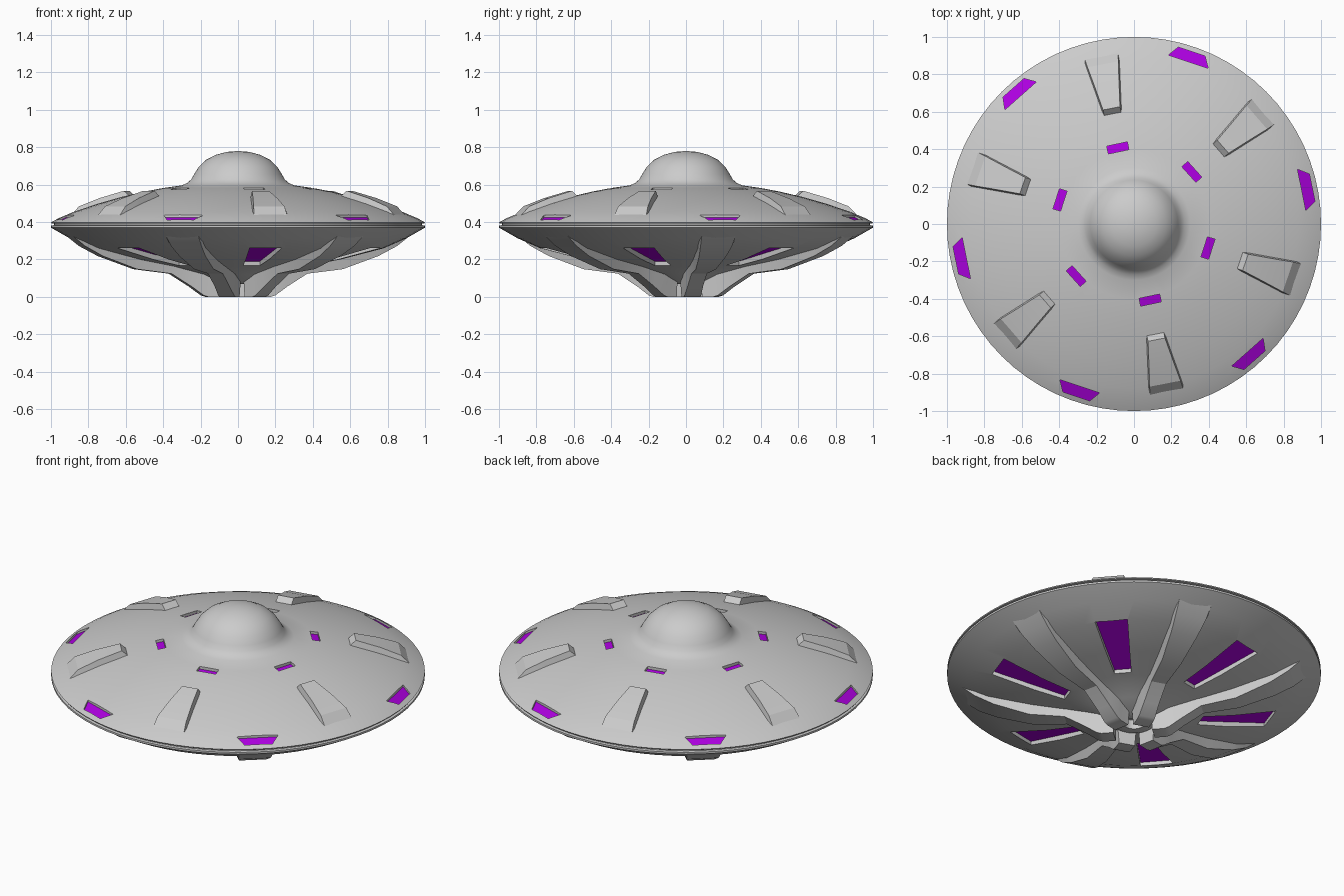
import bpy, bmesh
from math import sin, cos, radians, pi

if "Cube" in bpy.data.objects:
    bpy.data.objects.remove(bpy.data.objects["Cube"])

TOP = [(0, .78), (.06, .775), (.12, .759), (.17, .733), (.21, .695), (.235, .655), (.25, .628), (.27, .61),
       (.30, .596), (.40, .582), (.50, .563), (.62, .535), (.75, .498), (.88, .454), (.96, .42), (1, .398)]
RIM = [(.997, .393), (.984, .391), (.984, .383), (1, .381)]
BOTTOM = [(1, .37), (.9, .313), (.78, .26), (.55, .2), (.36, .163), (.2, .12), (.1, .07)]
PIT = [(.055, .07), (.05, .12), (0, .12)]


def height(profile, r):
    """Hull height at radius r."""
    pts = sorted(profile)
    for (r0, z0), (r1, z1) in zip(pts, pts[1:]):
        if r0 <= r <= r1:
            return z0 + (z1 - z0) * (r - r0) / (r1 - r0)


def finish(name, bm, smooth=None, color=None):
    bmesh.ops.recalc_face_normals(bm, faces=bm.faces[:])
    me = bpy.data.meshes.new(name)
    bm.to_mesh(me)
    bm.free()
    ob = bpy.data.objects.new(name, me)
    bpy.context.collection.objects.link(ob)
    if color:
        mat = bpy.data.materials.get("purple_glow") or bpy.data.materials.new("purple_glow")
        mat.diffuse_color = color
        mat.use_nodes = True
        mat.node_tree.nodes["Principled BSDF"].inputs["Base Color"].default_value = mat.diffuse_color
        me.materials.append(mat)
    if smooth:
        shade(ob, smooth)
    return ob


def shade(ob, angle):
    bpy.ops.object.select_all(action='DESELECT')
    ob.select_set(True)
    bpy.context.view_layer.objects.active = ob
    bpy.ops.object.shade_smooth_by_angle(angle=radians(angle))


def lathe(name, profile, n=72):
    bm = bmesh.new()
    rings = []
    for r, z in profile:
        if r == 0:
            rings.append([bm.verts.new((0, 0, z))] * n)
        else:
            rings.append([bm.verts.new((r * cos(2 * pi * i / n), r * sin(2 * pi * i / n), z)) for i in range(n)])
    for a, b in zip(rings, rings[1:]):
        for i in range(n):
            j = (i + 1) % n
            bm.faces.new(dict.fromkeys((a[i], a[j], b[j], b[i])))
    return finish(name, bm)


def radial_loft(name, stations, start, smooth=None, color=None):
    """Six radial solids; station = radius, z of face, half width, z of base, half width of base."""
    bm = bmesh.new()
    for k in range(6):
        a = radians(start + 60 * k)
        rows = []
        for r, z, w, zb, wb in stations:
            rows.append([bm.verts.new((r * cos(a) - t * sin(a), r * sin(a) + t * cos(a), h))
                         for t, h in ((-w, z), (w, z), (wb, zb), (-wb, zb))])
        for p, q in zip(rows, rows[1:]):
            for i in range(4):
                j = (i + 1) % 4
                bm.faces.new((p[i], p[j], q[j], q[i]))
        bm.faces.new(rows[0])
        bm.faces.new(rows[-1])
    return finish(name, bm, smooth, color)


# Saucer body with dome, rim groove and central pit underneath
hull = lathe("saucer_hull", TOP + RIM + BOTTOM + PIT)

# Recessed windows: inner radius, half width, outer radius, half width, depth
PURPLE = (.42, .0, .75, 1)
windows = [("dome_window", TOP, 1, 102, .395, .056, .437, .056, .018),
           ("rim_window", TOP, 1, 71.5, .915, .112, .972, .075, .016),
           ("belly_window", BOTTOM, -1, 41, .38, .045, .78, .088, .025)]
for name, prof, up, ang, r0, w0, r1, w1, d in windows:
    ends = [(r0, w0, height(prof, r0)), (r1, w1, height(prof, r1))]
    cut = radial_loft(name + "_cutter", [(r, z + up * .05, w, z - up * d, w) for r, w, z in ends], ang)
    cut.hide_render = True
    mod = hull.modifiers.new(name, 'BOOLEAN')
    mod.operation = 'DIFFERENCE'
    mod.solver = 'EXACT'
    mod.object = cut
    bpy.context.view_layer.objects.active = hull
    bpy.ops.object.modifier_apply(modifier=name)
    bpy.data.objects.remove(cut)
    radial_loft(name + "_panels", [(r, z - up * (d - .002), w, z - up * (d + .006), w) for r, w, z in ends],
                ang, color=PURPLE)
shade(hull, 30)

# Raised trapezoid pads on the upper hull
radial_loft("upper_pads", [(.595, .535, .046, .50, .055), (.63, .567, .046, .50, .060),
                           (.76, .528, .066, .46, .080), (.87, .484, .084, .42, .098),
                           (.915, .436, .09, .40, .104)], 41, smooth=25)

# Ribs under the hull that bend down into the six landing feet
radial_loft("landing_ribs", [(.92, .328, .092, .345, .105), (.85, .272, .086, .32, .106),
                             (.75, .218, .074, .29, .094), (.56, .148, .055, .23, .074),
                             (.37, .124, .042, .19, .056), (.26, .055, .042, .16, .056),
                             (.195, .008, .045, .14, .054), (.17, 0, .045, .13, .052),
                             (.105, 0, .045, .09, .052)], 71, smooth=20)
